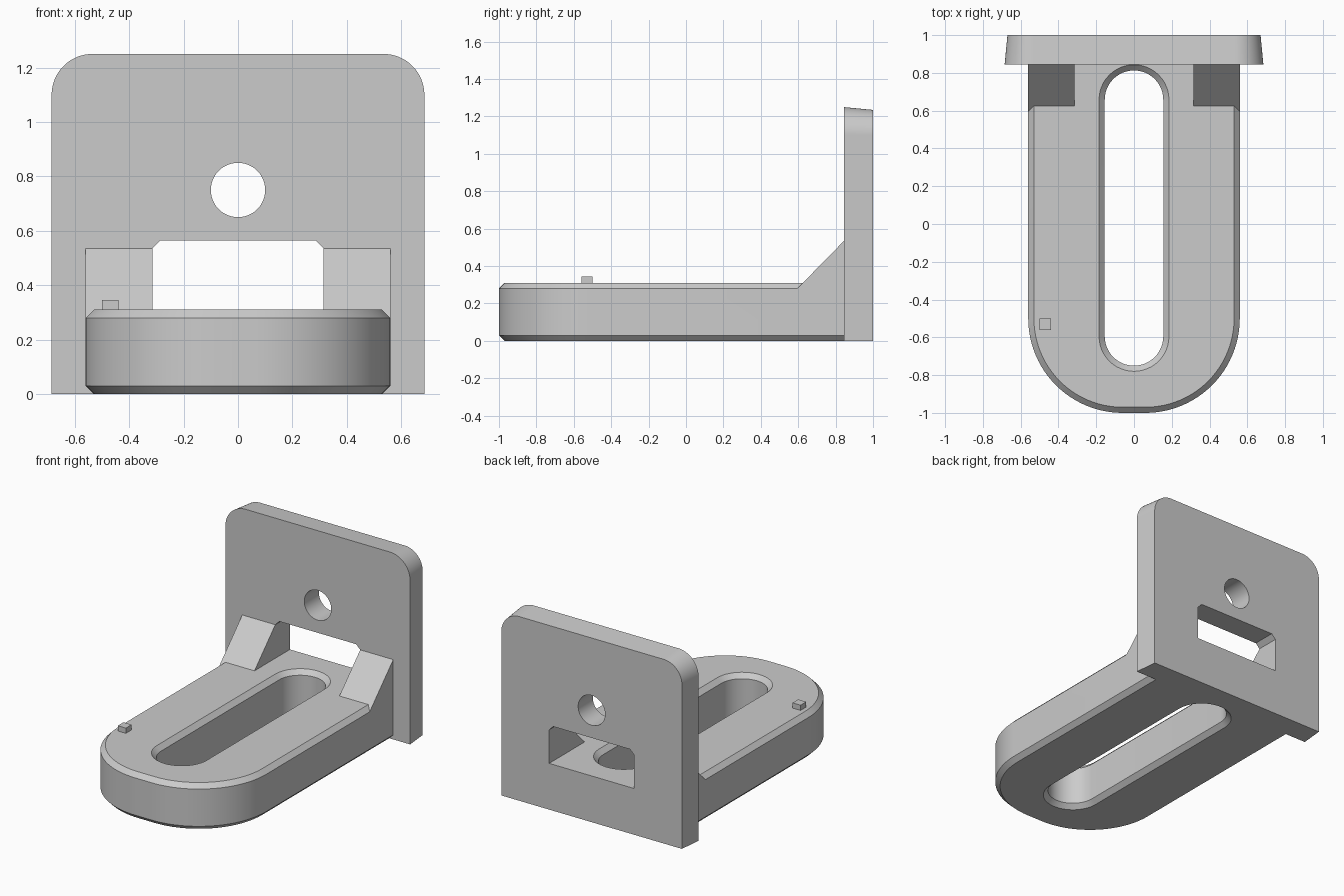
import bpy, bmesh
from math import cos, sin, pi
from mathutils import Vector

if "Cube" in bpy.data.objects:
    bpy.data.objects.remove(bpy.data.objects["Cube"])

grey = bpy.data.materials.new("light grey")
grey.use_nodes = True
COLOR = (0.6, 0.6, 0.6, 1)
grey.diffuse_color = COLOR
grey.node_tree.nodes["Principled BSDF"].inputs["Base Color"].default_value = COLOR


def arc(cx, cy, r, start, end, steps=24):
    return [(cx + r * cos(start + (end - start) * i / steps),
             cy + r * sin(start + (end - start) * i / steps)) for i in range(steps + 1)]


def loft(name, layers):
    """Solid skinned through equal-length rings of 3D points."""
    bm = bmesh.new()
    rings = [[bm.verts.new(p) for p in ring] for ring in layers]
    for a, b in zip(rings, rings[1:]):
        for i in range(len(a)):
            j = (i + 1) % len(a)
            bm.faces.new((a[i], a[j], b[j], b[i]))
    bm.faces.new(rings[0][::-1])
    bm.faces.new(rings[-1])
    bmesh.ops.recalc_face_normals(bm, faces=bm.faces)
    mesh = bpy.data.meshes.new(name)
    bm.to_mesh(mesh)
    bm.free()
    mesh.materials.append(grey)
    ob = bpy.data.objects.new(name, mesh)
    bpy.context.collection.objects.link(ob)
    return ob


def at_z(pts, z):
    return [Vector((x, y, z)) for x, y in pts]


def at_y(pts, y):
    return [Vector((x, y, z)) for x, z in pts]


def combine(ob, other, operation):
    mod = ob.modifiers.new("join", "BOOLEAN")
    mod.object, mod.operation, mod.solver = other, operation, "EXACT"
    bpy.context.view_layer.objects.active = ob
    bpy.ops.object.modifier_apply(modifier=mod.name)
    bpy.data.objects.remove(other)


def base_outline(inset):
    r = 0.5 - inset
    return ([(-0.56 + inset, PLATE_Y)] + arc(-0.06, -0.5, r, pi, 1.5 * pi)
            + arc(0.06, -0.5, r, 1.5 * pi, 2 * pi) + [(0.56 - inset, PLATE_Y)])


def slot_outline(grow):
    r = 0.155 + grow
    return arc(0, 0.658, r, 0, pi) + arc(0, -0.595, r, pi, 2 * pi)


def plate_outline(inset):
    r, x = 0.15 - inset, 0.685 - inset
    return ([(x, 0)] + arc(0.535, 1.1, r, 0, pi / 2)
            + arc(-0.535, 1.1, r, pi / 2, pi) + [(-x, 0)])


PLATE_Y, THICK, CH = 0.845, 0.31, 0.03

# Chamfered round-nosed base
base = loft("base", [at_z(base_outline(CH), 0), at_z(base_outline(0), CH),
                     at_z(base_outline(0), THICK - CH), at_z(base_outline(CH), THICK)])

# Sloped gussets against the plate
gusset = [(0.595, 0.28), (PLATE_Y, 0.535), (PLATE_Y, 0.2), (0.595, 0.2)]
for side in (-1, 1):
    rib = loft("gusset", [[Vector((side * x, y, z)) for y, z in gusset]
                          for x in (0.315, 0.56)])
    combine(base, rib, "UNION")

# Long slot, flared at top and bottom
flare = CH + 0.02
slot = loft("slot_cutter", [at_z(slot_outline(flare), -0.02), at_z(slot_outline(0), CH),
                            at_z(slot_outline(0), THICK - CH),
                            at_z(slot_outline(flare), THICK + 0.02)])
combine(base, slot, "DIFFERENCE")

# Upright plate, drafted towards its back
plate = loft("upright_plate", [at_y(plate_outline(0), PLATE_Y), at_y(plate_outline(0.015), 1)])
window = [(-0.315, THICK), (0.315, THICK), (0.315, 0.535), (0.285, 0.565),
          (-0.285, 0.565), (-0.315, 0.535)]
bolt_hole = arc(0, 0.75, 0.1, 0, 2 * pi, 48)[:-1]
for shape in (window, bolt_hole):
    combine(plate, loft("hole_cutter", [at_y(shape, 0.7), at_y(shape, 1.1)]), "DIFFERENCE")

# Small index tab
tab = [(-0.5, -0.56), (-0.44, -0.56), (-0.44, -0.5), (-0.5, -0.5)]
index_tab = loft("index_tab", [at_z(tab, THICK - 0.01), at_z(tab, 0.345)])

for ob in (base, plate):
    bpy.ops.object.select_all(action="DESELECT")
    ob.select_set(True)
    bpy.context.view_layer.objects.active = ob
    bpy.ops.object.shade_smooth_by_angle(angle=pi / 6)
